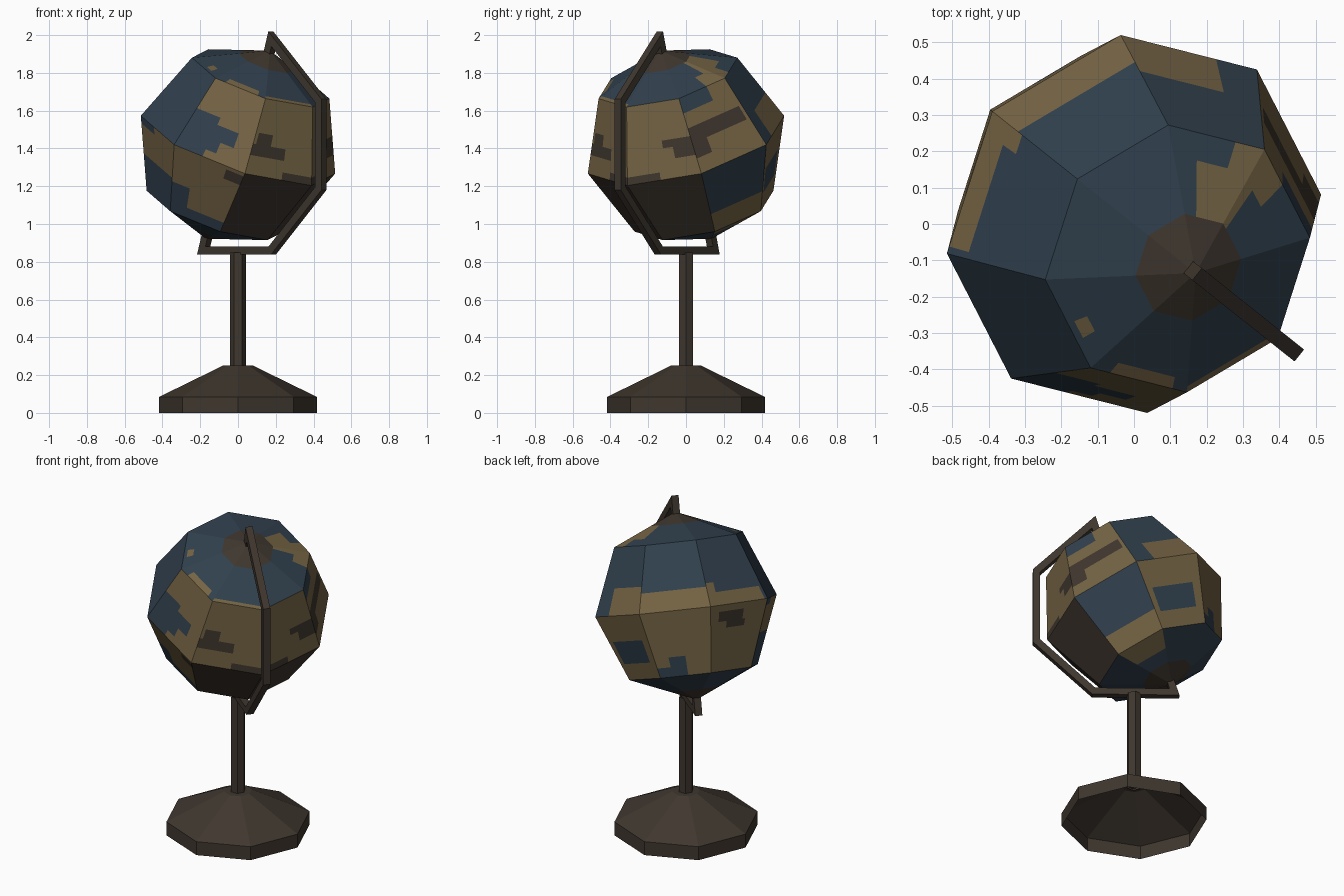
import bpy, bmesh
from math import radians, cos, sin, pi
from mathutils import Vector, Matrix

if "Cube" in bpy.data.objects:
    bpy.data.objects.remove(bpy.data.objects["Cube"])


def material(name, rgb):
    mat = bpy.data.materials.new(name)
    mat.use_nodes = True
    colour = (*rgb, 1)
    mat.diffuse_color = colour
    shader = mat.node_tree.nodes["Principled BSDF"]
    shader.inputs["Base Color"].default_value = colour
    shader.inputs["Roughness"].default_value = 0.9
    return mat


sea = material("sea_blue", (0.030, 0.051, 0.074))
land = material("land_tan", (0.175, 0.125, 0.057))
wood = material("dark_brown", (0.050, 0.038, 0.028))


def finish(name, bm, materials):
    mesh = bpy.data.meshes.new(name)
    bm.to_mesh(mesh)
    bm.free()
    for mat in materials:
        mesh.materials.append(mat)
    obj = bpy.data.objects.new(name, mesh)
    bpy.context.collection.objects.link(obj)
    return obj


def lathe(name, profile, sides, cap_top=False):
    """Turn a (radius, height) profile, listed upwards, into a faceted shell."""
    bm = bmesh.new()
    rings = []
    for r, z in profile:
        rings.append([bm.verts.new((r * cos(2 * pi * i / sides),
                                    r * sin(2 * pi * i / sides), z))
                      for i in range(sides)])
    for low, high in zip(rings, rings[1:]):
        for i in range(sides):
            j = (i + 1) % sides
            bm.faces.new((low[i], low[j], high[j], high[i]))
    if cap_top:
        bm.faces.new(rings[-1])
    return finish(name, bm, [wood])


# Hollow octagonal foot and hexagonal post
lathe("base", [(0.417, 0), (0.417, 0.085), (0.08, 0.25)], 8, cap_top=True)
lathe("post", [(0.043, 0.24), (0.043, 0.85)], 6)

CENTRE = Vector((0, 0, 1.42))
HEADING = Matrix.Rotation(radians(-38.5), 4, "Z")
TILT = Matrix.Rotation(radians(23.5), 4, "Y")
RADIUS = 0.543


# Bracket: square bar along part of an octagon, ends turned in to the poles
def build_bracket(half=0.021, reach=0.606):
    def polar(r, degrees):
        return Vector((r * cos(radians(degrees)), 0, r * sin(radians(degrees))))

    corners = [67.5 - 45 * i for i in range(5)]
    path = [polar(0.52, 66.5)] + [polar(reach, a) for a in corners]
    path.append(polar(0.52, -113.5))
    side = Vector((0, half, 0))
    bm = bmesh.new()
    rings = []
    for i, p in enumerate(path):
        back = (p - path[max(i - 1, 0)]).normalized()
        ahead = (path[min(i + 1, len(path) - 1)] - p).normalized()
        tangent = (back + ahead).normalized()
        normal = Vector((tangent.z, 0, -tangent.x))
        along = ahead if ahead.length else back
        stretch = half / max(tangent.dot(along), 0.5)
        rings.append([bm.verts.new(p + normal * stretch * a + side * b)
                      for a, b in ((1, 1), (1, -1), (-1, -1), (-1, 1))])
    for one, two in zip(rings, rings[1:]):
        for i in range(4):
            j = (i + 1) % 4
            bm.faces.new((one[i], one[j], two[j], two[i]))
    bm.faces.new(rings[0])
    bm.faces.new(rings[-1])
    bmesh.ops.recalc_face_normals(bm, faces=bm.faces)
    bm.transform(Matrix.Translation(CENTRE) @ HEADING)
    finish("bracket", bm, [wood])


build_bracket()

# Map regions: west, east in eighths of a turn; north, south in bands from the top
CONTINENTS = [
    (1.85, 2.7, 0.4, 0.8), (1.6, 2.3, 0.75, 1),
    (5.5, 5.7, 0.85, 0.95), (6.2, 6.85, 0.9, 1), (7, 8, 0.95, 1),
    (0, 2, 1, 2), (2.3, 3, 1.6, 2), (3, 4, 1.7, 2), (4, 4.95, 1.8, 2),
    (4, 4.15, 1.65, 1.8), (6, 8, 1, 2),
    (2, 7, 2, 3), (1, 2, 2.7, 3), (1, 2, 3, 3.35),
]
WATERS = [
    (1, 1.6, 1, 1.2),
    (6, 6.4, 1.45, 2), (6.4, 6.75, 1.55, 1.75), (6.4, 6.55, 1.75, 1.9),
    (2.1, 2.85, 2.4, 2.75), (3.25, 3.55, 2.7, 3), (3, 3.3, 2.85, 3),
    (5, 6, 2.5, 3), (5, 5.4, 2, 2.1), (6, 6.3, 2.55, 3), (6.3, 7, 2.85, 3),
]
HIGHLANDS = [
    (7.05, 7.3, 1.45, 1.6), (7, 7.55, 1.6, 1.75), (7.55, 8, 1.9, 2),
    (0, 0.45, 1.9, 2), (0.55, 1, 1.5, 1.6), (0.7, 1, 1.6, 1.75),
    (1, 1.95, 1.4, 1.6), (1, 1.25, 1.6, 1.8),
    (4.15, 4.6, 2.1, 2.25), (4.3, 4.65, 2.25, 2.35), (6.75, 7, 2.05, 2.2),
    (0, 1, 2, 3), (7, 8, 2, 3),
    (0, 8, 0, 0.4), (0, 8, 3.6, 4),
]


def map_colour(u, v):
    colour = 0
    for index, regions in ((1, CONTINENTS), (0, WATERS), (2, HIGHLANDS)):
        if any(w < u < e and n < v < s for w, e, n, s in regions):
            colour = index
    return colour


# Globe: eight by four flat panels, each cut finely so the map can be coloured
def build_globe(cuts=20):
    def corner(k, band):
        lon, lat = k * pi / 4, pi / 2 - band * pi / 4
        return RADIUS * Vector((cos(lat) * cos(lon), cos(lat) * sin(lon), sin(lat)))

    bm = bmesh.new()
    for k in range(8):
        for band in range(4):
            nw, ne = corner(k, band), corner(k + 1, band)
            sw, se = corner(k, band + 1), corner(k + 1, band + 1)
            grid = [[bm.verts.new(nw.lerp(ne, i / cuts).lerp(sw.lerp(se, i / cuts), j / cuts))
                     for i in range(cuts + 1)] for j in range(cuts + 1)]
            for j in range(cuts):
                for i in range(cuts):
                    face = bm.faces.new((grid[j][i], grid[j + 1][i],
                                         grid[j + 1][i + 1], grid[j][i + 1]))
                    face.material_index = map_colour(k + (i + 0.5) / cuts,
                                                     band + (j + 0.5) / cuts)
    bmesh.ops.remove_doubles(bm, verts=bm.verts, dist=0.0001)
    bm.transform(Matrix.Translation(CENTRE) @ HEADING @ TILT)
    finish("globe", bm, [sea, land, wood])


build_globe()
